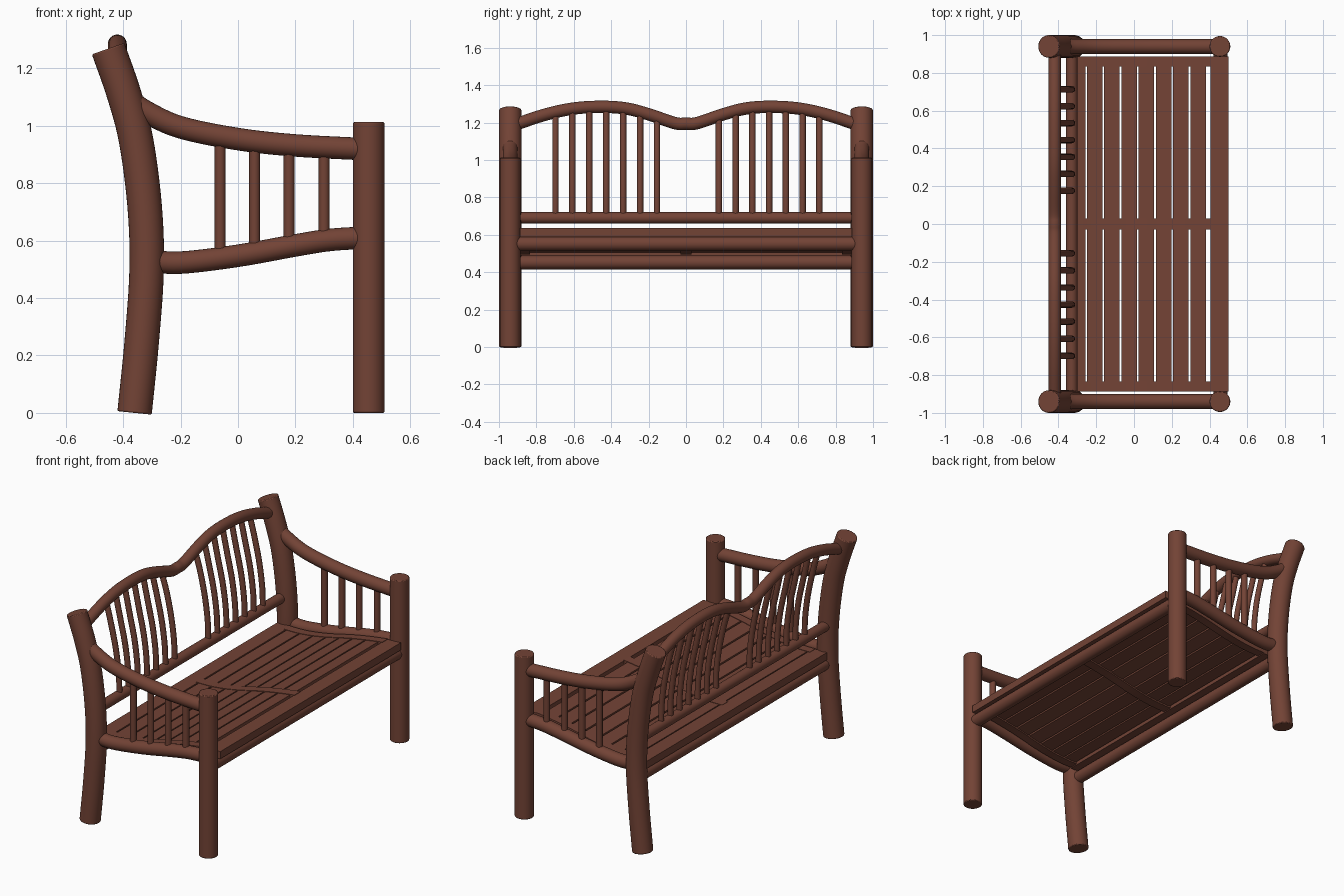
import bpy, bmesh, math
from mathutils import Vector

if "Cube" in bpy.data.objects:
    bpy.data.objects.remove(bpy.data.objects["Cube"])

wood = bpy.data.materials.new("reddish brown wood")
wood.diffuse_color = (0.17, 0.056, 0.036, 1)
wood.use_nodes = True
wood.node_tree.nodes["Principled BSDF"].inputs["Base Color"].default_value = wood.diffuse_color


def finish(bm, name, bevel=0.0):
    bmesh.ops.recalc_face_normals(bm, faces=bm.faces)
    me = bpy.data.meshes.new(name)
    bm.to_mesh(me)
    bm.free()
    me.materials.append(wood)
    ob = bpy.data.objects.new(name, me)
    bpy.context.collection.objects.link(ob)
    if bevel:
        mod = ob.modifiers.new("edge", "BEVEL")
        mod.width, mod.segments, mod.limit_method = bevel, 2, "ANGLE"
        mod.angle_limit = math.radians(50)
    bpy.ops.object.select_all(action="DESELECT")
    ob.select_set(True)
    bpy.context.view_layer.objects.active = ob
    bpy.ops.object.shade_smooth_by_angle(angle=math.radians(35))
    return ob


def smooth_path(points, steps=6):
    """Catmull-Rom samples through the given points."""
    p = [Vector(q) for q in points]
    if len(p) == 2:
        return p
    p = [2 * p[0] - p[1]] + p + [2 * p[-1] - p[-2]]
    out = []
    for i in range(1, len(p) - 2):
        a, b, c, d = p[i - 1:i + 3]
        for k in range(steps):
            t = k / steps
            out.append(0.5 * (2 * b + (c - a) * t + (2 * a - 5 * b + 4 * c - d) * t * t
                              + (3 * b - a - 3 * c + d) * t ** 3))
    return out + [p[-2]]


def log(name, points, radius, plane_normal, sides=24, bevel=0.0):
    """Round pole along a planar path."""
    path, n = smooth_path(points), Vector(plane_normal)
    bm = bmesh.new()
    rings = []
    for i, c in enumerate(path):
        t = (path[min(i + 1, len(path) - 1)] - path[max(i - 1, 0)]).normalized()
        b = t.cross(n)
        rings.append([bm.verts.new(c + radius * (math.cos(a) * n + math.sin(a) * b))
                      for a in (2 * math.pi * k / sides for k in range(sides))])
    for r, q in zip(rings, rings[1:]):
        for k in range(sides):
            bm.faces.new((r[k], r[(k + 1) % sides], q[(k + 1) % sides], q[k]))
    bm.faces.new(rings[0])
    bm.faces.new(rings[-1])
    return finish(bm, name, bevel)


def height(path, u, axis):
    """Height of a sampled path at coordinate u on the given axis."""
    for a, b in zip(path, path[1:]):
        if a[axis] <= u <= b[axis]:
            return a.z + (b.z - a.z) * (u - a[axis]) / (b[axis] - a[axis])
    return path[0].z if u < path[0][axis] else path[-1].z


seat_top = smooth_path([(-0.37, 0, 0.537), (-0.27, 0, 0.533), (-0.15, 0, 0.535), (0, 0, 0.556),
                        (0.2, 0, 0.6), (0.4, 0, 0.631), (0.51, 0, 0.635)])


def board(name, x0, x1, y0, y1, thick, segs=1, lift=0.0, flat=False):
    """Plank that follows the seat curve from x0 to x1."""
    bm = bmesh.new()
    xs = [x0 + (x1 - x0) * i / segs for i in range(segs + 1)]
    zs = [height(seat_top, (x0 + x1) / 2 if flat else x, 0) + lift for x in xs]
    outline = list(zip(xs, zs)) + [(x, z - thick) for x, z in zip(xs[::-1], zs[::-1])]
    f = bm.faces.new([bm.verts.new((x, y0, z)) for x, z in outline])
    ext = bmesh.ops.extrude_face_region(bm, geom=[f])
    bmesh.ops.translate(bm, vec=(0, y1 - y0, 0),
                        verts=[v for v in ext["geom"] if isinstance(v, bmesh.types.BMVert)])
    return finish(bm, name)


Y, X = (0, 1, 0), (1, 0, 0)
arm = [(-0.38, 1.09), (-0.32, 1.048), (-0.2, 0.994), (0, 0.953), (0.2, 0.931), (0.44, 0.918)]
side = [(-0.31, 0.53), (-0.2, 0.523), (0, 0.547), (0.2, 0.583), (0.32, 0.602), (0.44, 0.61)]
back = [(-0.36, 0), (-0.335, 0.25), (-0.318, 0.5), (-0.325, 0.72), (-0.355, 0.95),
        (-0.397, 1.11), (-0.452, 1.268)]

# Both ends: posts, arm, side rail and side spindles
for s, tag in ((-1, "near"), (1, "far")):
    y = 0.94 * s
    in_plane = lambda pts: [(x, y, z) for x, z in pts]
    log(f"front_post_{tag}", [(0.455, y, 0), (0.455, y, 1.012)], 0.055, Y, 32, 0.005)
    log(f"back_post_{tag}", in_plane(back), 0.06, Y, 32, 0.005)
    log(f"arm_rail_{tag}", in_plane(arm), 0.039, Y)
    log(f"side_rail_{tag}", in_plane(side), 0.039, Y)
    arm_path, side_path = smooth_path(in_plane(arm)), smooth_path(in_plane(side))
    for x in (-0.062, 0.058, 0.178, 0.3):
        log(f"side_spindle_{tag}", [(x, y, height(side_path, x, 0)), (x, y, height(arm_path, x, 0))],
            0.019, Y, 16)

# Long logs
log("front_seat_log", [(0.458, -0.92, 0.552), (0.458, 0.92, 0.552)], 0.038, X)
log("rear_seat_log", [(-0.323, -0.92, 0.452), (-0.323, 0.92, 0.452)], 0.037, X)
log("back_lower_rail", [(-0.33, -0.92, 0.69), (-0.33, 0.92, 0.69)], 0.031, X)

# Double-arched top rail
half = [(0.06, 1.197), (0.2, 1.244), (0.32, 1.275), (0.45, 1.284), (0.6, 1.275), (0.75, 1.243), (0.92, 1.187)]
crest = [(-0.42, -y, z) for y, z in half[::-1]] + [(-0.42, 0, 1.194)] + [(-0.42, y, z) for y, z in half]
log("back_top_rail", crest, 0.033, X)
crest_path = smooth_path(crest)

# Bowed back spindles, two groups of seven
for start, step in ((-0.155, -0.0905), (0.176, 0.0895)):
    for k in range(7):
        y = start + step * k
        top = height(crest_path, y, 1)
        log("back_spindle", [(-0.328, y, 0.69), (-0.332, y, 0.82), (-0.352, y, 0.97),
                             (-0.385, y, 1.12), (-0.42, y, top)], 0.017, Y, 16)

# Seat: front and rear boards, slats, curved straps
board("seat_front_board", 0.405, 0.5, -0.887, 0.887, 0.046)
board("seat_rear_board", -0.35, -0.257, -0.887, 0.887, 0.046, flat=True)
for k in range(7):
    c = -0.208 + 0.0913 * k
    board("seat_slat", c - 0.041, c + 0.041, -0.85, 0.85, 0.03)
for name, y0, y1 in (("seat_end_strap_near", -0.887, -0.833), ("seat_centre_strap", -0.03, 0.03),
                     ("seat_end_strap_far", 0.833, 0.887)):
    board(name, -0.27, 0.41, y0, y1, 0.042, 16, 0.003)
